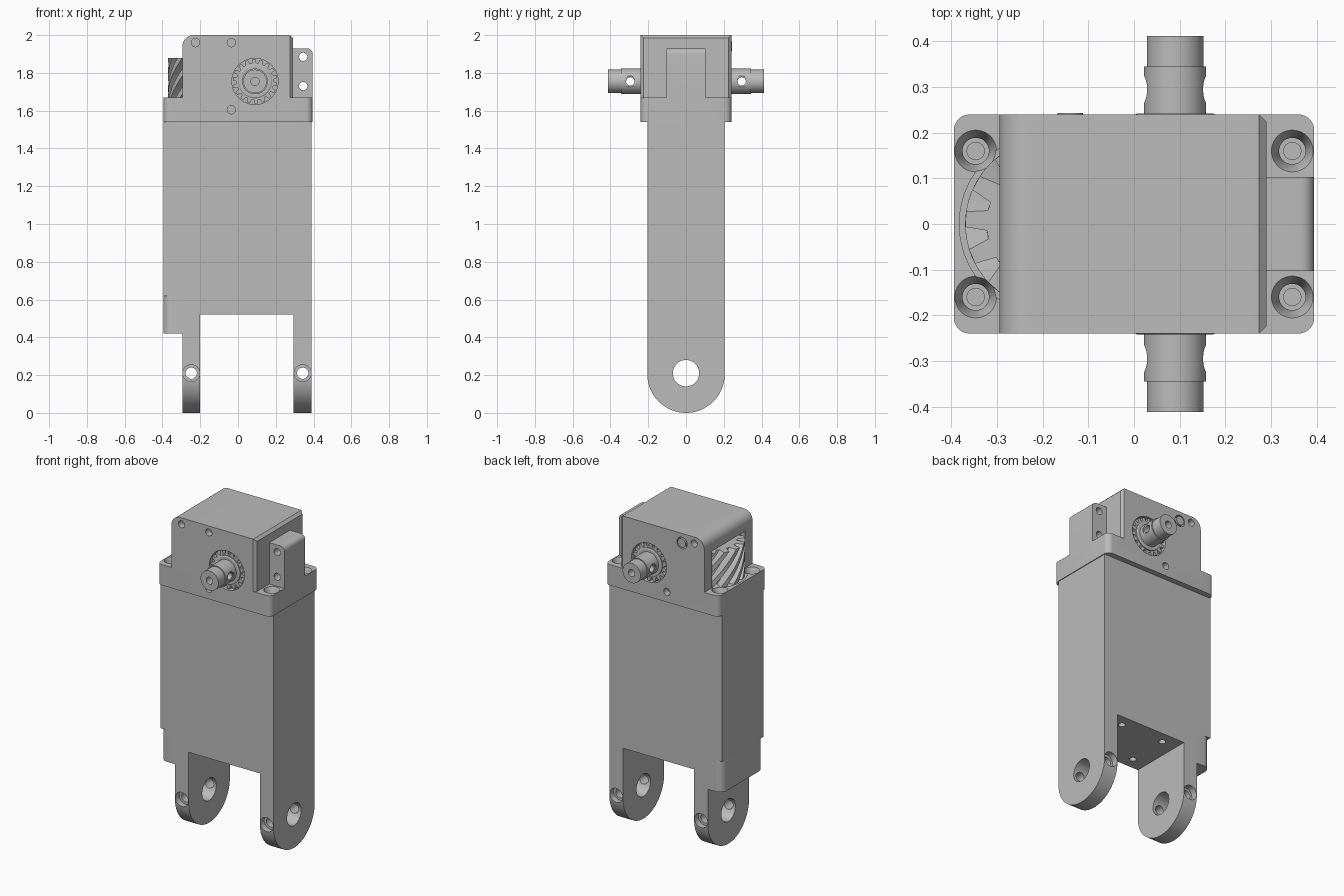
import bpy, bmesh
from math import sin, cos, pi, radians

if "Cube" in bpy.data.objects:
    bpy.data.objects.remove(bpy.data.objects["Cube"])

grey = bpy.data.materials.new("machined_grey")
grey.use_nodes = True
grey.diffuse_color = (0.5, 0.5, 0.5, 1)
grey.node_tree.nodes["Principled BSDF"].inputs["Base Color"].default_value = (0.5, 0.5, 0.5, 1)


def place(axis, t, u, v):
    return {"x": (t, u, v), "y": (u, t, v), "z": (u, v, t)}[axis]


def loft(name, axis, rings):
    """Closed solid through (position along axis, outline) rings."""
    bm = bmesh.new()
    loops = [[bm.verts.new(place(axis, t, u, v)) for u, v in pts] for t, pts in rings]
    n = len(loops[0])
    for a, b in zip(loops, loops[1:]):
        for i in range(n):
            j = (i + 1) % n
            bm.faces.new((a[i], a[j], b[j], b[i]))
    bm.faces.new(loops[0])
    bm.faces.new(loops[-1])
    bmesh.ops.recalc_face_normals(bm, faces=bm.faces)
    mesh = bpy.data.meshes.new(name)
    bm.to_mesh(mesh)
    bm.free()
    mesh.materials.append(grey)
    ob = bpy.data.objects.new(name, mesh)
    bpy.context.collection.objects.link(ob)
    return ob


def prism(name, axis, pts, a, b):
    return loft(name, axis, [(a, pts), (b, pts)])


def circle(c, r, n=40):
    return [(c[0] + r * cos(2 * pi * i / n), c[1] + r * sin(2 * pi * i / n)) for i in range(n)]


def lathe(name, axis, c, profile, n=40):
    return loft(name, axis, [(t, circle(c, r, n)) for t, r in profile])


def rounded(u0, u1, v0, v1, radii):
    """Rectangle outline, corner radii from low-low counter-clockwise."""
    pts = []
    corners = [(u0, v0, 1, 1), (u1, v0, -1, 1), (u1, v1, -1, -1), (u0, v1, 1, -1)]
    for k, ((u, v, su, sv), r) in enumerate(zip(corners, radii)):
        if r == 0:
            pts.append((u, v))
            continue
        for i in range(9):
            a = pi + k * pi / 2 + i * pi / 16
            pts.append((u + su * r + r * cos(a), v + sv * r + r * sin(a)))
    return pts


def toothed(c, r_in, r_out, teeth, turn=0.0):
    pts = []
    for i in range(teeth):
        for f, r in ((0, r_in), (0.3, r_in), (0.45, r_out), (0.85, r_out)):
            a = 2 * pi * (i + f) / teeth + turn
            pts.append((c[0] + r * cos(a), c[1] + r * sin(a)))
    return pts


def combine(ob, other, op="DIFFERENCE"):
    mod = ob.modifiers.new("combine", "BOOLEAN")
    mod.operation, mod.object, mod.solver = op, other, "EXACT"
    bpy.context.view_layer.objects.active = ob
    bpy.ops.object.modifier_apply(modifier=mod.name)
    bpy.data.objects.remove(other)


def drill(ob, axis, c, profile):
    combine(ob, lathe("drill", axis, c, profile))


# Main body: forked side profile trimmed to round fork ends
body = prism("body", "y", [(-.395, .62), (-.395, 1.54), (.39, 1.54), (.39, 0), (.295, 0),
                           (.295, .52), (-.2, .52), (-.2, 0), (-.295, 0), (-.295, .62)], -.205, .205)
tongue = [(.205 * cos(pi + i * pi / 40), .205 + .205 * sin(pi + i * pi / 40)) for i in range(41)]
combine(body, prism("trim", "x", tongue + [(.205, 1.6), (-.205, 1.6)], -.5, .5), "INTERSECT")
for x in (-.2475, .3425):
    drill(body, "x", (0, .21), [(x - .08, .07), (x + .08, .07)])
    drill(body, "y", (x, .21), [(-.3, .03), (.3, .03)])
    for s in (-1, 1):
        drill(body, "y", (x, .21), [(s * .165, .045), (s * .3, .045)])
for x in (-.1, .2):
    for y in (-.13, .13):
        drill(body, "z", (x, y), [(.4, .02), (.58, .02)])

# Pad with rounded corners below the body's right side
prism("side_pad", "z", rounded(-.395, -.29, -.205, .205, (.045, 0, 0, .045)), .42, .62)

# Gearbox housing: flange, head and side tab joined together
housing = prism("gearbox_housing", "z", rounded(-.395, .395, -.24, .24, (.035,) * 4), 1.54, 1.67)
head = prism("head", "y", rounded(-.295, .29, 1.67, 2, (0, 0, 0, .06)), -.24, .24)
bm = bmesh.new()
bm.from_mesh(head.data)
edges = [e for e in bm.edges if all(v.co.x > .28 for v in e.verts)
         and any(v.co.z > 1.9 for v in e.verts)]
bmesh.ops.bevel(bm, geom=edges, offset=.016, segments=1, affect="EDGES")
bm.to_mesh(head.data)
bm.free()
combine(housing, head, "UNION")
tab = prism("tab", "y", rounded(.27, .395, 1.67, 1.93, (0, 0, .03, 0)), -.103, .103)
combine(housing, tab, "UNION")

# Gear cavity, shaft seats and drilled holes
gear_axis, shaft_axis = (-.183, 0), (.09, 1.755)
drill(housing, "z", gear_axis, [(1.665, .2), (1.9, .2)])
for z in (1.73, 1.885):
    drill(housing, "y", (.345, z), [(-.2, .022), (.2, .022)])
for s in (-1, 1):
    drill(housing, "y", shaft_axis, [(s * .18, .122), (s * .3, .122)])
    for x, z in ((-.225, 1.96), (-.035, 1.605)):
        drill(housing, "y", (x, z), [(s * .2, .022), (s * .3, .022)])
    for x in (-.347, .347):
        drill(housing, "z", (x, s * .16), [(1.6, .029), (1.63, .029), (1.68, .05)])
        lathe("flange_screw", "z", (x, s * .16), [(1.59, .02), (1.625, .02)], 24)
drill(housing, "y", (-.035, 1.96), [(-.3, .022), (-.2, .022)])
drill(housing, "y", (-.14, 1.94), [(.2, .036), (.3, .036)])
lathe("back_plug", "y", (-.14, 1.94), [(.19, .028), (.243, .028)], 24)

# Helical gear showing through the side opening
loft("helical_gear", "z", [(1.665 + .215 * i / 12, toothed(gear_axis, .14, .187, 14, i / 12))
                           for i in range(13)])

# Output shaft, stepped and cross drilled at both ends
shaft = lathe("output_shaft", "y", shaft_axis,
              [(-.412, .062), (-.345, .062), (-.345, .068), (.345, .068), (.345, .062), (.412, .062)], 48)
for s in (-1, 1):
    drill(shaft, "y", shaft_axis, [(s * .36, .022), (s * .45, .022)])
    drill(shaft, "x", (s * .295, 1.755), [(0, .03), (.028, .03), (.03, .022), (.15, .022), (.152, .03), (.18, .03)])
    prism("bearing_cage", "y", toothed(shaft_axis, .098, .118, 18), s * .17, s * .232)
    lathe("bearing_ring", "y", shaft_axis, [(s * .17, .09), (s * .238, .09), (s * .242, .084)])

# Smooth round walls, sharp machined edges
bpy.ops.object.select_all(action="DESELECT")
for ob in bpy.context.scene.objects:
    if ob.type == "MESH":
        ob.select_set(True)
        bpy.context.view_layer.objects.active = ob
bpy.ops.object.shade_smooth_by_angle(angle=radians(30))
